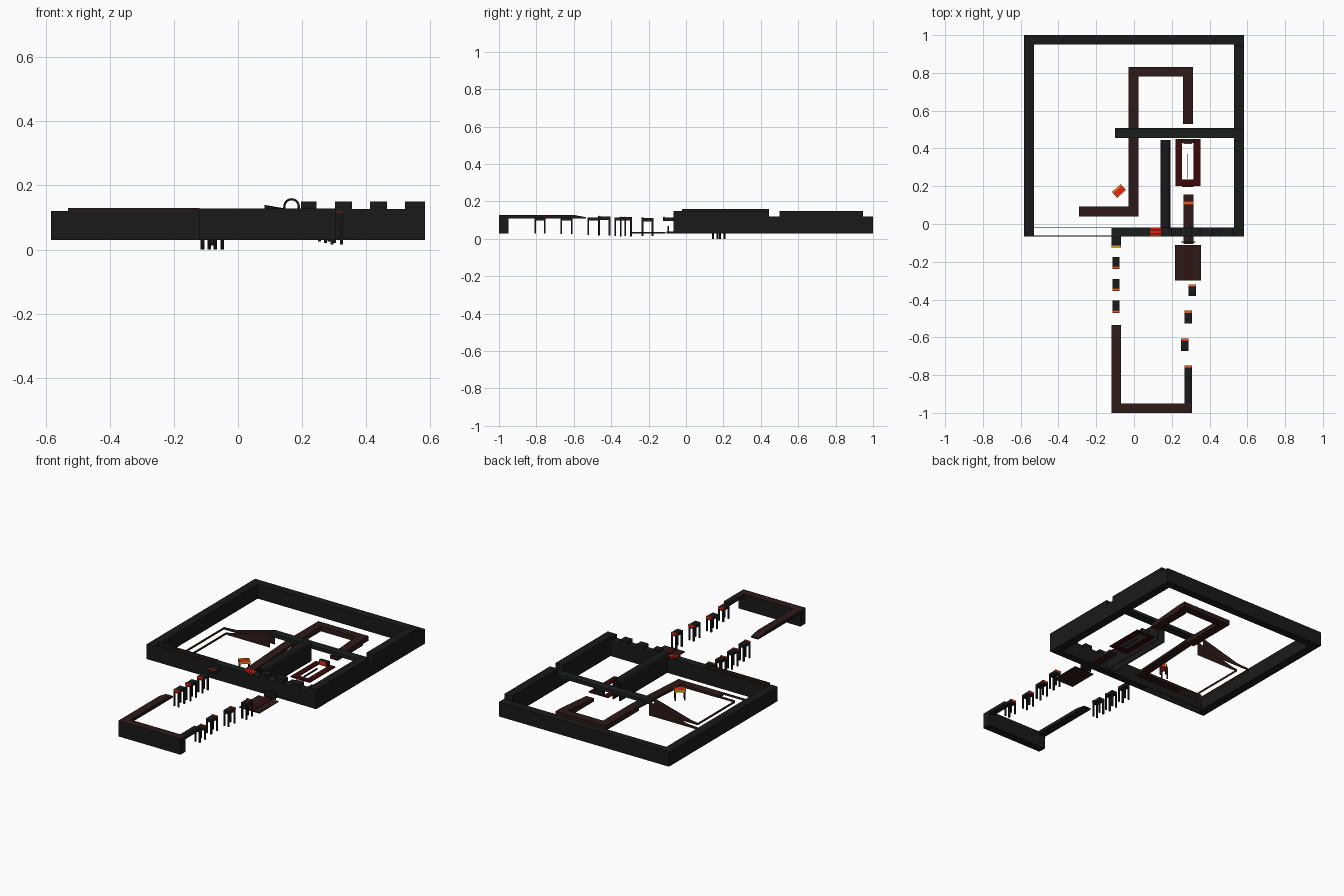
import bpy, math
from mathutils import Matrix

if "Cube" in bpy.data.objects:
    bpy.data.objects.remove(bpy.data.objects["Cube"])

def material(name, rgb):
    m = bpy.data.materials.new(name)
    m.diffuse_color = (*rgb, 1)
    m.use_nodes = True
    m.node_tree.nodes["Principled BSDF"].inputs["Base Color"].default_value = m.diffuse_color
    return m

STONE = material("black_stone", (.010, .010, .010))
BEAM = material("green_black", (.010, .0135, .0115))
BROWN = material("dark_brown", (.026, .0105, .0095))
DRED = material("dark_red", (.045, .002, .002))
MAROON = material("deep_maroon", (.030, .006, .005))
RED = material("bright_red", (.85, .02, .006))
YEL = material("amber", (.85, .36, .01))

def mesh(name, verts, faces, mat):
    me = bpy.data.meshes.new(name)
    me.from_pydata(verts, [], faces)
    me.materials.append(mat)
    ob = bpy.data.objects.new(name, me)
    bpy.context.collection.objects.link(ob)
    return ob

def box(name, x0, x1, y0, y1, z0, z1, mat, top=None, bottom=None, under=None):
    """Box; optional top/bottom functions of (x, y) make sloped slabs."""
    c = [(x0, y0), (x1, y0), (x1, y1), (x0, y1)]
    v = [(x, y, bottom(x, y) if bottom else z0) for x, y in c]
    v += [(x, y, top(x, y) if top else z1) for x, y in c]
    f = [(3, 2, 1, 0), (4, 5, 6, 7)] + [(i, (i + 1) % 4, (i + 1) % 4 + 4, i + 4) for i in range(4)]
    ob = mesh(name, v, f, mat)
    if under:  # other colour on every face but the top
        ob.data.materials.append(under)
        for p in ob.data.polygons:
            p.material_index = 0 if p.index == 1 else 1
    return ob

def strip(name, pts, mat):
    """Upright sheet along points (x, y, bottom, top)."""
    v = [(x, y, b) for x, y, b, t in pts] + [(x, y, t) for x, y, b, t in pts]
    n = len(pts)
    return mesh(name, v, [(i, i + 1, i + 1 + n, i + n) for i in range(n - 1)], mat)

F = .03  # floor level

# outer enclosure
box("left_wall", -.583, -.53, -.066, 1, F, .12, STONE)
box("back_wall", -.53, .53, .95, 1, F, .12, STONE)
box("right_wall", .53, .583, -.066, 1, F, .12, STONE)
box("right_wall_front_rise", .53, .583, -.066, .445, .12, .15, STONE)
box("right_wall_back_rise", .53, .583, .5, .945, .12, .15, STONE)
box("front_wall", -.12, .53, -.066, -.018, F, .127, BEAM, under=STONE)
for i, (a, b) in enumerate([(.197, .245), (.303, .355), (.412, .464), (.52, .583)]):
    box(f"battlement_{i}", a, b, -.066, -.018, .12, .15, STONE)

# hollow part of the front wall with brown top edges
for y, n in ((-.066, "outer"), (-.022, "inner")):
    box(f"front_wall_{n}_sheet", -.53, -.12, y, y + .004, F, .124, STONE)
    box(f"front_wall_{n}_edge", -.53, -.12, y, y + .004, .124, .13, BROWN)

# cross beam and vaulted passage
box("cross_beam", -.10, .53, .455, .507, .1, .12, BEAM)
def arch(r):
    arc = [(.167 + r * math.cos(math.pi * k / 12), .134 + r * math.sin(math.pi * k / 12)) for k in range(13)]
    return [(.167 + r, F)] + arc + [(.167 - r, F)]
prof = list(zip(arch(.026), arch(.019)))
verts = [(p[0], y, p[1]) for y in (-.022, .445) for pair in prof for p in pair]
m = len(prof) * 2
faces = []
for k in range(0, m - 2, 2):
    faces += [(k, k + 2, k + 2 + m, k + m), (k + 1, k + 1 + m, k + 3 + m, k + 3),
              (k, k + 1, k + 3, k + 2), (k + m, k + 2 + m, k + 3 + m, k + 1 + m)]
mesh("vaulted_passage", verts, faces, STONE)

# brown walkway inside the enclosure
rise = lambda x, y: .045 + .025 * min(1, max(0, (y - .09) / .4))
low = lambda x, y: rise(x, y) - .015
box("walk_west", -.29, -.03, .04, .092, F, .045, BROWN)
box("walk_long", -.03, .023, .04, .505, 0, 0, BROWN, rise, low)
box("walk_long_far", -.03, .023, .505, .83, .04, .07, BROWN)
box("walk_north", .023, .313, .78, .83, .04, .07, BROWN)
box("walk_return", .26, .313, .53, .78, F, .07, BROWN, lambda x, y: .05 + .02 * (y - .53) / .25)

# open ramp sides looping back to the beam
for d, name in ((0, "outer_ramp_side"), (.05, "inner_ramp_side")):
    strip(name, [(-.29, .04 + d, F, .045), (-.45 + d, .04 + d, F, .045), (-.45 + d, .505 - d, F, .045),
                 (-.36, .505 - d, F, .05), (-.10, .505 - d, F, .12)], BROWN)

# red framed pit
box("pit_frame_west", .22, .255, .2, .45, F, .036, DRED)
box("pit_frame_east", .315, .353, .2, .45, F, .036, DRED)
box("pit_frame_south", .255, .315, .197, .235, F, .036, DRED)
box("pit_lintel", .255, .315, .428, .45, F, .06, STONE)
box("pit_red_panel", .262, .308, .424, .428, .035, .06, RED)
box("pit_pin", .283, .287, .24, .37, F, .04, STONE)

# entrance walk, doorstep and gate bar
box("entrance_walk", .263, .314, -.02, .157, F, .045, BROWN)
box("entrance_red_band", .263, .314, .103, .12, .045, .047, RED)
box("entrance_amber_band", .263, .314, .108, .114, .047, .049, YEL)
box("threshold", .263, .314, -.105, -.066, F, .04, BROWN)
box("doorstep", .217, .355, -.298, -.11, F, .036, BROWN)
box("doorstep_runner", .265, .312, -.298, -.11, .036, .038, MAROON)
box("gate_bar", .248, .325, -.098, -.092, F, .07, STONE)

# red marker on the front wall
slope = lambda x, y: .138 - .01 * (x - .083) / .057
box("wall_marker", .083, .142, -.066, -.018, .125, 0, RED, slope, under=STONE)
for y in (-.055, -.034):
    box("wall_marker_stripe", .083, .142, y, y + .004, .126, 0, DRED,
        lambda x, y: slope(x, y) + .001)

def trestle(name, x0, x1, y0, y1, top, foot, red_end):
    """Small slab on four legs with a red and amber end."""
    box(name + "_slab", x0, x1, y0, y1, top - .018, top, STONE)
    for x in (x0, x1 - .009):
        for y in (y0, y1 - .009):
            box(name + "_leg", x, x + .009, y, y + .009, foot, top - .018, STONE)
    a, b = (y0 - .001, y0 + .012) if red_end < 0 else (y1 - .012, y1 + .001)
    box(name + "_red_end", x0, x1, a, b, top - .01, top + .002, RED)
    ym = y0 + .006 if red_end < 0 else y1 - .006
    box(name + "_amber_line", x0, x1, ym - .002, ym + .002, top, top + .004, YEL)

# stepping trestles on both sides of the outer loop
for i, (y0, y1, foot) in enumerate([(-.237, -.175, .015), (-.354, -.29, .012), (-.47, -.405, .018)]):
    trestle(f"left_trestle_{i}", -.114, -.077, y0, y1, .112 + .004 * i, foot, -1)
for i, (x, y0, y1, foot) in enumerate([(.289, -.382, -.32, .015), (.268, -.527, -.46, .02),
                                       (.25, -.672, -.607, .025), (.268, -.81, -.75, F)]):
    trestle(f"right_trestle_{i}", x, x + .038, y0, y1, .115, foot, 1)
box("wall_ledge", -.12, -.07, -.123, -.066, .095, .115, STONE)
box("wall_ledge_red_trim", -.12, -.07, -.124, -.112, .113, .117, RED)
box("wall_ledge_amber_trim", -.12, -.07, -.121, -.116, .117, .119, YEL)

# outer loop: front wall and raised decks
box("outer_front_wall", -.12, .306, -1, -.95, F, .128, BROWN, under=STONE)
box("outer_left_deck", -.12, -.07, -.95, -.6, .108, .128, BROWN, under=STONE)
box("outer_left_deck_tip", -.12, -.07, -.6, -.535, 0, 0, BROWN,
    lambda x, y: .128 - .012 * (y + .6) / .065, lambda x, y: .108, under=STONE)
box("outer_right_deck", .268, .306, -.95, -.81, .108, .128, STONE)

# turned table beside the walkway
M = Matrix.Translation((-.08, .175, 0)) @ Matrix.Rotation(math.radians(42), 4, 'Z')
parts = [box("table_top", -.031, .031, -.02, .02, .052, .066, RED),
         box("table_band", -.032, .032, .012, .021, .05, .068, YEL),
         box("table_front_band", -.032, .032, -.021, -.018, .05, .067, YEL)]
for x in (-.031, .023):
    for y in (-.02, .012):
        parts.append(box("table_leg", x, x + .008, y, y + .008, 0, .052, STONE))
for p in parts:
    p.data.transform(M)
